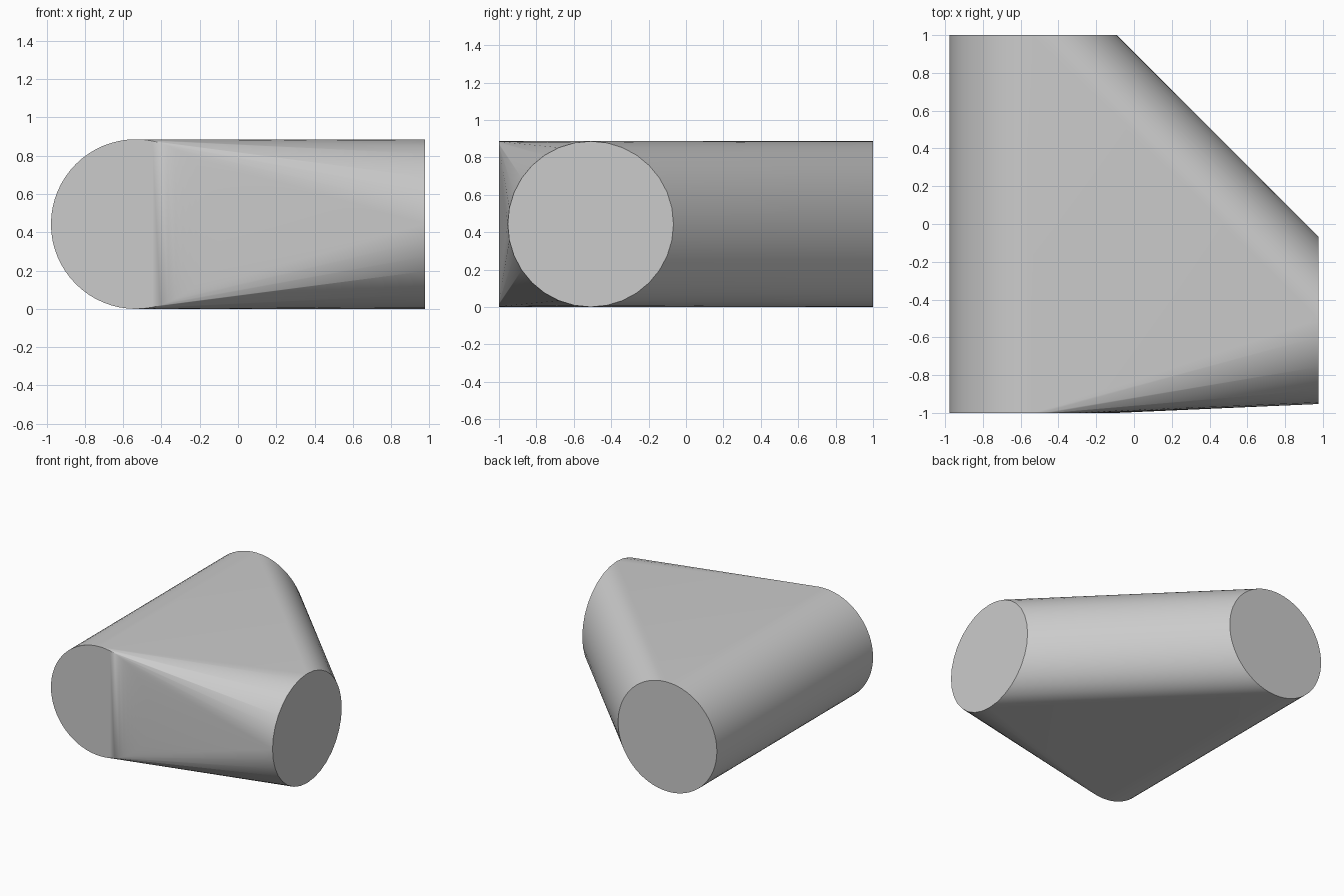
import bpy, bmesh
from math import sin, cos, tau, radians

cube = bpy.data.objects.get("Cube")
if cube:
    bpy.data.objects.remove(cube, do_unlink=True)

R = 0.443          # radius of all three round ends
SIDE_X = 0.977     # plane of the side end
LONG_X = -SIDE_X + R
SIDE_Y = -0.51


def ring(bm, count, place):
    """Circle of vertices; place maps (across, height) to a point."""
    angles = [tau * i / count for i in range(count)]
    return [bm.verts.new(place(R * cos(a), R + R * sin(a))) for a in angles]


# Three round ends wrapped in one taut skin
bm = bmesh.new()
front = ring(bm, 64, lambda u, z: (LONG_X + u, -1, z))
back = ring(bm, 64, lambda u, z: (LONG_X + u, 1, z))
side = ring(bm, 32, lambda u, z: (SIDE_X, SIDE_Y + u, z))
bmesh.ops.convex_hull(bm, input=bm.verts[:])

# Each flat end becomes one clean face
for end in (front, back, side):
    members = set(end)
    cap = [f for f in bm.faces if set(f.verts) <= members]
    if len(cap) > 1:
        bmesh.ops.dissolve_faces(bm, faces=cap)

# Vertical strips keep the front end's shading flat on its outer half
for i in range(1, len(front) // 2):
    bmesh.ops.connect_vert_pair(bm, verts=[front[i], front[-i]])

bmesh.ops.recalc_face_normals(bm, faces=bm.faces[:])
mesh = bpy.data.meshes.new("wrapped_body")
bm.to_mesh(mesh)
bm.free()
body = bpy.data.objects.new("wrapped_body", mesh)
bpy.context.scene.collection.objects.link(body)

# Plain grey
grey = bpy.data.materials.new("light_grey")
grey.use_nodes = True
colour = (0.6, 0.6, 0.6, 1)
grey.diffuse_color = colour
grey.node_tree.nodes["Principled BSDF"].inputs["Base Color"].default_value = colour
mesh.materials.append(grey)

# Smooth skin with crisp rims
bpy.ops.object.select_all(action='DESELECT')
body.select_set(True)
bpy.context.view_layer.objects.active = body
bpy.ops.object.shade_smooth_by_angle(angle=radians(30))
